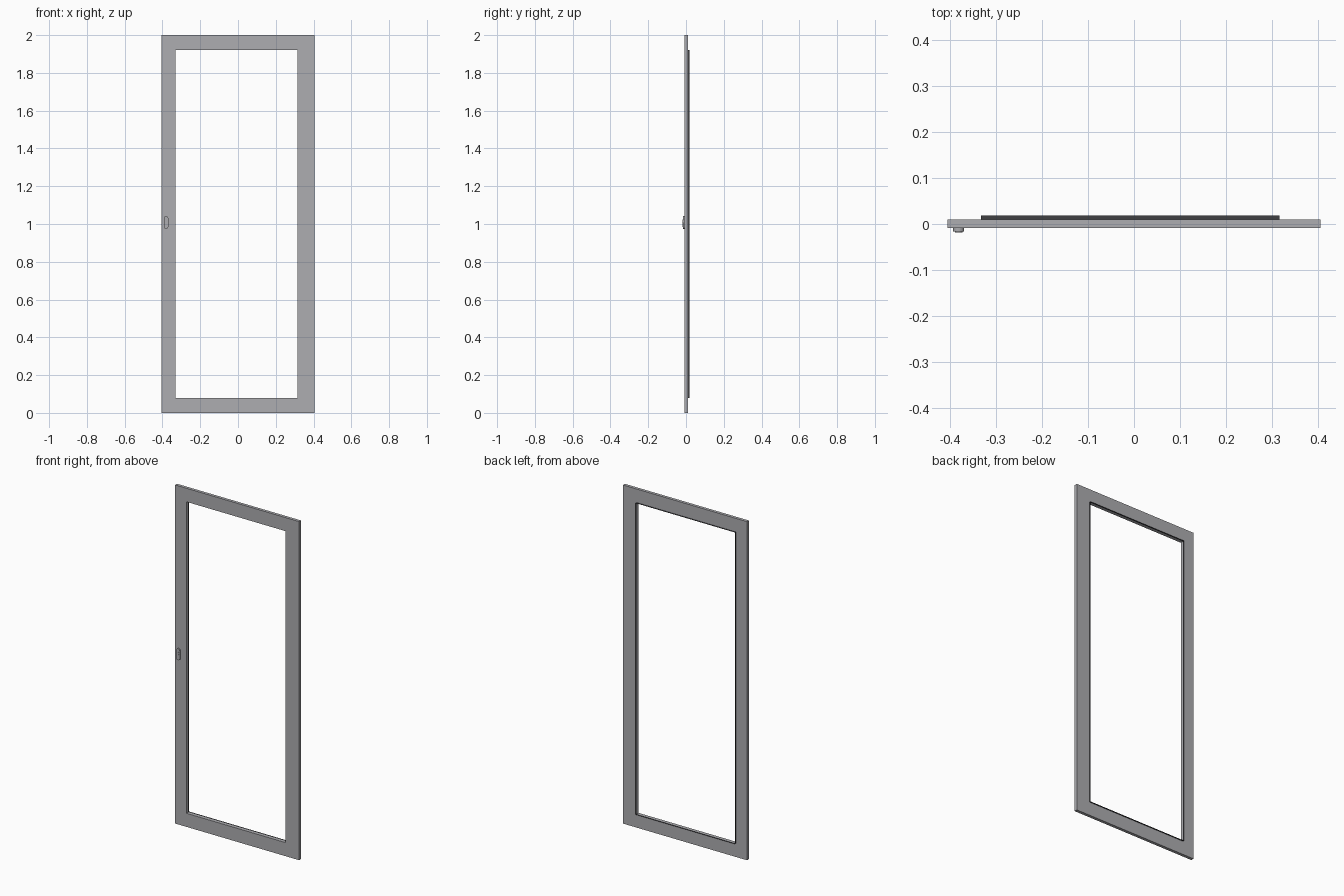
import bpy, bmesh, math

if "Cube" in bpy.data.objects:
    bpy.data.objects.remove(bpy.data.objects["Cube"])


def material(name, rgb):
    m = bpy.data.materials.new(name)
    m.diffuse_color = (*rgb, 1)
    m.use_nodes = True
    m.node_tree.nodes["Principled BSDF"].inputs["Base Color"].default_value = m.diffuse_color
    return m


GREY = material("grey metal", (0.42, 0.42, 0.44))
DARK = material("dark seal", (0.05, 0.05, 0.055))


def finish(name, bm, mat):
    me = bpy.data.meshes.new(name)
    bm.to_mesh(me)
    bm.free()
    me.materials.append(mat)
    ob = bpy.data.objects.new(name, me)
    bpy.context.collection.objects.link(ob)
    return ob


def loop(bm, x0, x1, z0, z1, y):
    return [bm.verts.new((x, y, z)) for x, z in ((x0, z0), (x1, z0), (x1, z1), (x0, z1))]


def bridge(bm, a, b):
    for i in range(len(a)):
        j = (i + 1) % len(a)
        bm.faces.new((a[i], a[j], b[j], b[i]))


OUTER = (-0.405, 0.405, 0.0, 2.0)
INNER = (-0.332, 0.316, 0.08, 1.92)
FRONT, BACK = -0.0085, 0.0095

# Door leaf: flat rectangular frame with an off-centre opening
bm = bmesh.new()
rings = [loop(bm, *OUTER, FRONT), loop(bm, *OUTER, BACK),
         loop(bm, *INNER, BACK), loop(bm, *INNER, FRONT)]
for i in range(4):
    bridge(bm, rings[i], rings[(i + 1) % 4])
bmesh.ops.recalc_face_normals(bm, faces=bm.faces)
finish("door_frame", bm, GREY)

# Thin dark seal standing out behind the opening
bm = bmesh.new()
bridge(bm, loop(bm, *INNER, BACK), loop(bm, *INNER, 0.0185))
finish("pane_seal", bm, DARK)


# Lock: rounded plate with a raised cylinder
def capsule(name, cx, cz, radius, half, y0, y1, n=12):
    bm = bmesh.new()
    pts = []
    for k in range(2 * n + 2):
        a = math.pi * (k if k <= n else k - 1) / n
        dz = half if k <= n else -half
        pts.append((cx + radius * math.cos(a), cz + dz + radius * math.sin(a)))
    a = [bm.verts.new((x, y0, z)) for x, z in pts]
    b = [bm.verts.new((x, y1, z)) for x, z in pts]
    bridge(bm, a, b)
    bm.faces.new(a)
    bm.faces.new(b)
    bmesh.ops.recalc_face_normals(bm, faces=bm.faces)
    return finish(name, bm, GREY)


capsule("lock_plate", -0.381, 1.008, 0.012, 0.022, -0.0165, FRONT)
capsule("lock_cylinder", -0.381, 1.014, 0.008, 0.0005, -0.018, -0.016)
capsule("lock_cylinder_stem", -0.381, 1.0, 0.004, 0.012, -0.0175, -0.016)
